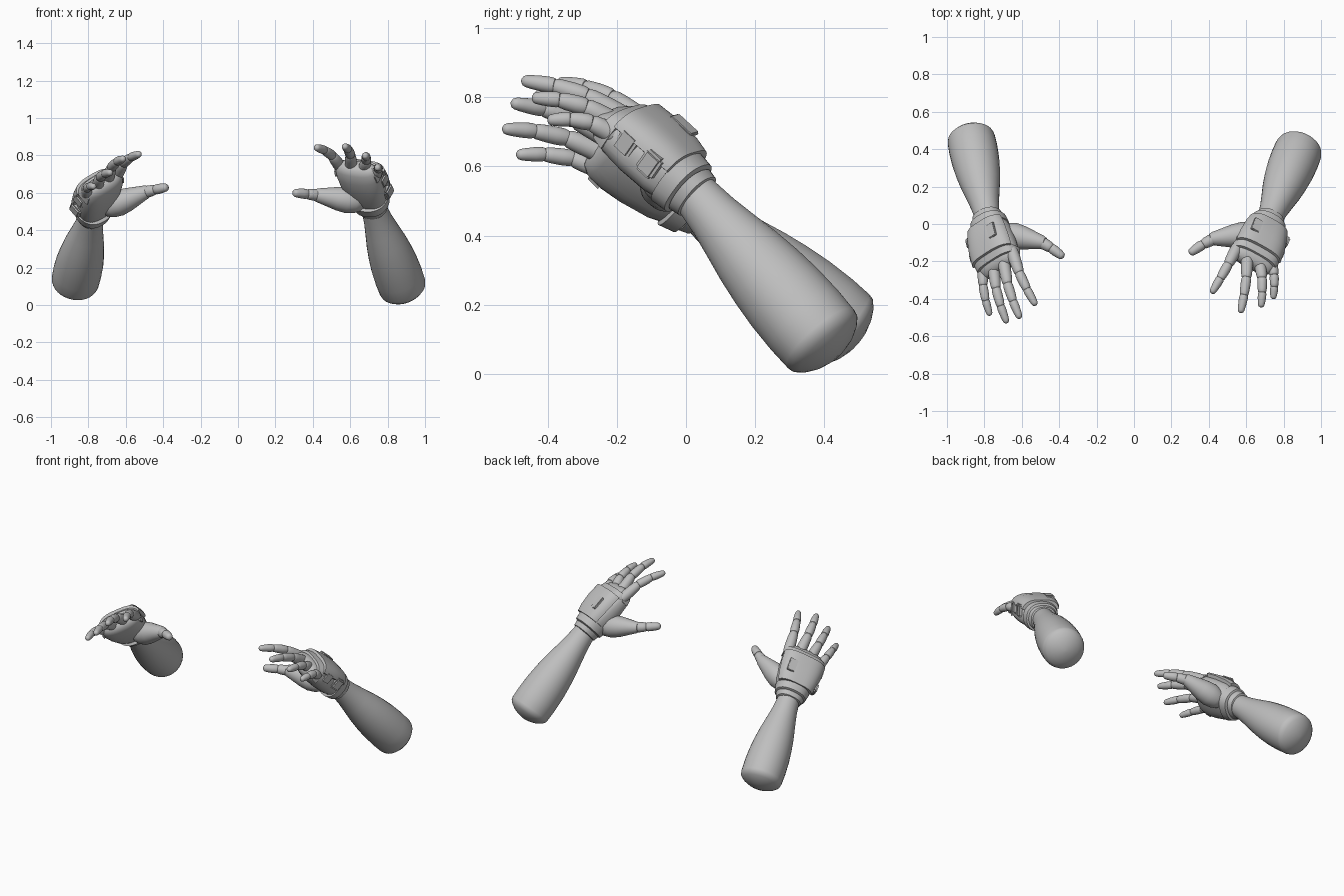
import bpy, bmesh
from math import sin, cos, pi, radians
from mathutils import Vector, Matrix

cube = bpy.data.objects.get("Cube")
if cube:
    bpy.data.objects.remove(cube, do_unlink=True)

grey = bpy.data.materials.new("neutral_grey")
grey.use_nodes = True
grey.diffuse_color = (0.52, 0.52, 0.52, 1)
grey.node_tree.nodes["Principled BSDF"].inputs["Base Color"].default_value = (0.52, 0.52, 0.52, 1)


def finish(name, bm, frame):
    """Place a mesh in its frame, smooth it and link it."""
    bmesh.ops.transform(bm, matrix=frame, verts=bm.verts)
    bmesh.ops.recalc_face_normals(bm, faces=bm.faces)
    mesh = bpy.data.meshes.new(name)
    bm.to_mesh(mesh)
    bm.free()
    mesh.shade_smooth()
    mesh.set_sharp_from_angle(angle=radians(38))
    mesh.materials.append(grey)
    obj = bpy.data.objects.new(name, mesh)
    bpy.context.collection.objects.link(obj)
    return obj


def loft(name, frame, rings):
    """Skin closed rings of equal length and cap both ends."""
    bm = bmesh.new()
    rows = [[bm.verts.new(p) for p in ring] for ring in rings]
    n = len(rows[0])
    for a, b in zip(rows, rows[1:]):
        for i in range(n):
            j = (i + 1) % n
            bm.faces.new((a[i], a[j], b[j], b[i]))
    bm.faces.new(rows[0])
    bm.faces.new(rows[-1])
    return finish(name, bm, frame)


def corner(t, v, hu, hw, power):
    """Point on a rounded-square outline across the local y axis."""
    c, s = cos(t), sin(t)
    e = 2 / power
    return Vector((hu * abs(c) ** e * (1 if c > 0 else -1), v,
                   hw * abs(s) ** e * (1 if s > 0 else -1)))


def oval(v, hu, hw, power=2.0, n=32):
    return [corner(2 * pi * i / n, v, hu, hw, power) for i in range(n)]


def arch(v, hu, hw, start, thick=0.02, n=24):
    """Curved strip outline lying over the back of the hand."""
    a0, a1 = radians(start), radians(180 - start)
    ts = [a0 + (a1 - a0) * i / n for i in range(n + 1)]
    outer = [corner(t, v, hu, hw, 3) for t in ts]
    inner = [corner(t, v, hu - thick, hw - thick, 3) for t in reversed(ts)]
    return outer + inner


def frame_between(p, q):
    p, q = Vector(p), Vector(q)
    rot = (q - p).to_track_quat('Y', 'Z').to_matrix().to_4x4()
    return Matrix.Translation(p) @ rot, (q - p).length


def limb(name, p, q, profile):
    """Round tapered part; profile pairs are (fraction of length, radius)."""
    frame, length = frame_between(p, q)
    return loft(name, frame, [oval(t * length, r, r) for t, r in profile])


def barrel(name, p, q, r0, r1):
    shape = ((-.1, .5), (-.04, .85), (.08, .98), (.35, 1.03), (.7, 1), (.9, .93), (1, .75), (1.06, .3))
    return limb(name, p, q, [(t, s * (r0 + (r1 - r0) * max(0, min(1, t)))) for t, s in shape])


def pad(name, frame, centre, size):
    bm = bmesh.new()
    bmesh.ops.create_cube(bm, size=1, matrix=Matrix.Translation(centre) @ Matrix.Diagonal((*size, 1)))
    bmesh.ops.bevel(bm, geom=bm.edges[:], offset=min(size) * 0.25, segments=2, affect='EDGES')
    return finish(name, bm, frame)


def hand_frame(wrist, knuckles, across):
    """x runs to the thumb, y to the fingers, z out of the back of the hand."""
    origin = Vector(wrist)
    f = (Vector(knuckles) - origin).normalized()
    a = Vector(across)
    a = (a - f * a.dot(f)).normalized()
    n = a.cross(f)
    if n.z < 0:
        n = -n
    m = Matrix((a, f, n)).transposed().to_4x4()
    return Matrix.Translation(origin) @ m, n


FINGERS = (("index", .106, .315, .033), ("middle", .04, .335, .033),
           ("ring", -.03, .325, .032), ("little", -.092, .29, .030))


def build_arm(side, wrist, elbow, knuckles, across, tips, thumb):
    frame, back = hand_frame(wrist, knuckles, across)

    # Forearm with a domed elbow end
    limb(side + "_forearm", wrist, elbow,
         [(-.04, .064), (.05, .070), (.15, .077), (.28, .091), (.42, .107), (.56, .119),
          (.7, .127), (.85, .130), (.97, .128), (1, .124), (1.03, .107), (1.06, .078),
          (1.08, .045), (1.09, .012)])

    # Palm body
    loft(side + "_palm", frame,
         [oval(v, u, w, 2.5) for v, u, w in
          ((-.02, .062, .055), (.04, .085, .07), (.11, .114, .078), (.2, .126, .078),
           (.27, .129, .07), (.32, .122, .054), (.345, .102, .036), (.352, .07, .015))])

    # Wrist cuffs
    for name, v, width, u, w in (("inner_cuff", -.015, .04, .076, .072),
                                 ("outer_cuff", .022, .058, .096, .088)):
        loft(f"{side}_{name}", frame,
             [oval(v, u - .012, w - .012, 2.3), oval(v + .005, u, w, 2.3),
              oval(v + width - .005, u + .01, w + .004, 2.3),
              oval(v + width, u - .005, w - .008, 2.3)])

    # Back-of-hand guard with side pads and a raised plate
    loft(side + "_back_guard", frame,
         [arch(v, u, w, 18) for v, u, w in
          ((.072, .116, .100), (.12, .128, .108), (.2, .138, .110), (.275, .14, .102))])
    loft(side + "_knuckle_band", frame,
         [arch(v, u, w, -15) for v, u, w in ((.27, .134, .087), (.31, .129, .07))])
    for i, v in enumerate((.125, .22)):
        pad(f"{side}_side_pad_{i + 1}", frame, (-.117, v, .03), (.035, .062, .075))
    pad(side + "_back_plate", frame, (.07, .17, .105), (.05, .085, .014))

    # Fingers, each of three stepped segments with a slight bow
    for (name, u, v, r), tip in zip(FINGERS, tips):
        base = frame @ Vector((u, v - .03, .012))
        tip = Vector(tip)
        points = [base.lerp(tip, t) + back * bow
                  for t, bow in ((0, 0), (.45, .026), (.74, .02), (.985, 0))]
        for i, part in enumerate(("proximal", "middle", "end")):
            scale = (1, .82, .74)[i]
            barrel(f"{side}_{name}_{part}_segment", points[i], points[i + 1],
                   r * scale, r * scale * (.88, .9, .75)[i])

    # Thumb: broad tapering root, then two slim segments
    root, joint, tip = (Vector(p) for p in thumb)
    limb(side + "_thumb_root", root, joint,
         [(-.12, .02), (-.06, .045), (.08, .062), (.28, .07), (.5, .063), (.75, .048),
          (.95, .036), (1.02, .028), (1.05, .01)])
    middle = joint.lerp(tip, .4)
    barrel(side + "_thumb_middle_segment", joint.lerp(root, .08), middle, .032, .028)
    barrel(side + "_thumb_end_segment", middle, tip, .028, .022)


build_arm("left", (.725, .025, .52), (.882, .40, .09), (.62, -.23, .755), (-.26, .03, .12),
          ((.415, -.37, .845), (.57, -.475, .85), (.68, -.445, .80), (.745, -.40, .735)),
          ((.65, -.05, .55), (.41, -.08, .59), (.30, -.155, .60)))
build_arm("right", (-.785, .04, .475), (-.872, .46, .122), (-.71, -.26, .67), (.22, .05, .17),
          ((-.525, -.435, .81), (-.61, -.505, .785), (-.68, -.53, .71), (-.77, -.49, .635)),
          ((-.70, -.05, .52), (-.48, -.10, .61), (-.38, -.175, .63)))
